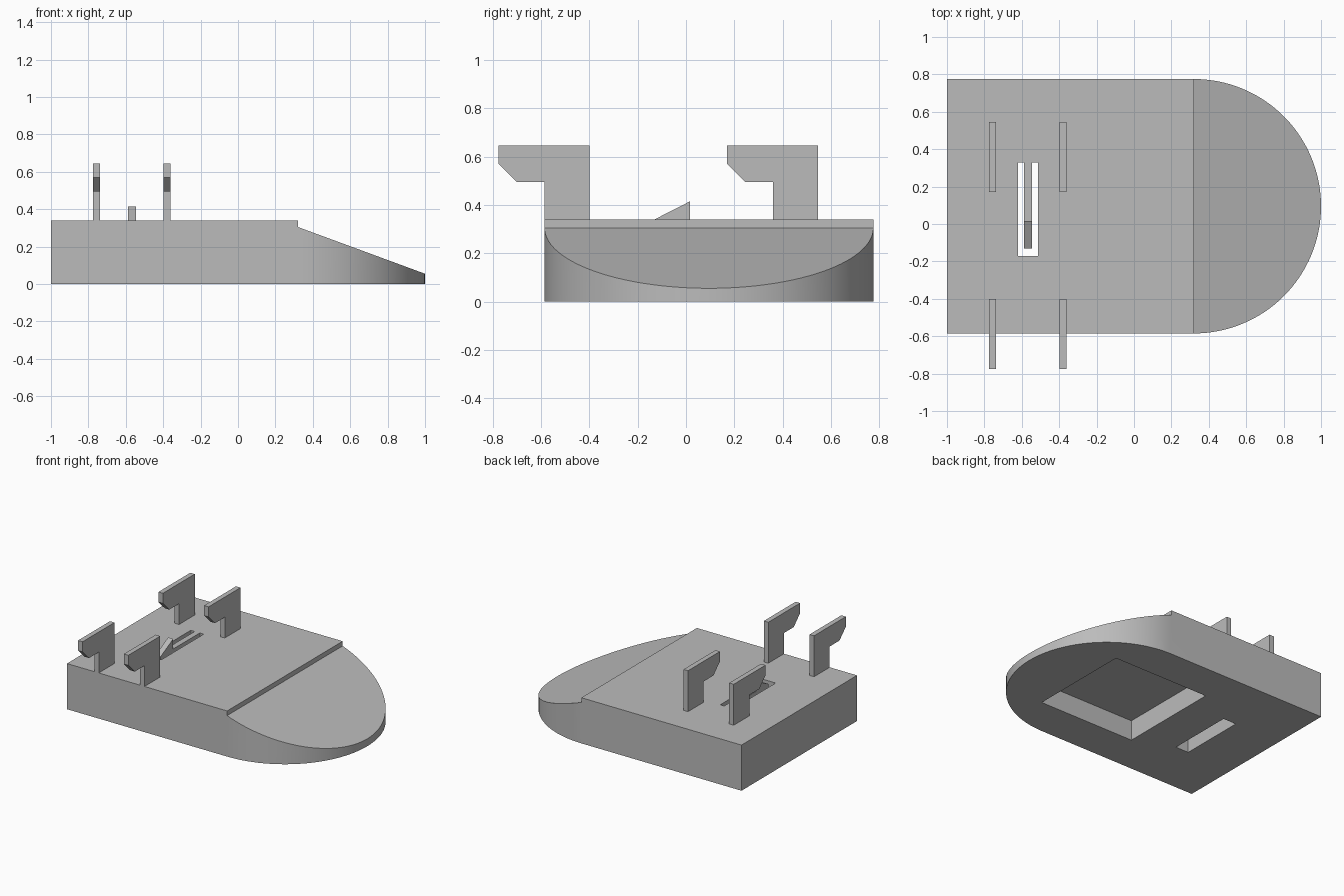
import bpy
import bmesh
import math
from mathutils import Vector

cube = bpy.data.objects.get("Cube")
if cube:
    bpy.data.objects.remove(cube, do_unlink=True)

grey = bpy.data.materials.new("plain_grey")
grey.use_nodes = True
COLOUR = (0.5, 0.5, 0.5, 1.0)
grey.diffuse_color = COLOUR
grey.node_tree.nodes["Principled BSDF"].inputs["Base Color"].default_value = COLOUR

BACK, FRONT = 0.775, -0.585          # sides of the base in y
MID_Y = (BACK + FRONT) / 2
RADIUS = (BACK - FRONT) / 2
STEP_X = 1 - RADIUS                  # where the round end begins
TOP = 0.34


def prism(name, points, offset):
    """Extrude a closed 3D outline along offset."""
    bm = bmesh.new()
    face = bm.faces.new([bm.verts.new(p) for p in points])
    grown = bmesh.ops.extrude_face_region(bm, geom=[face])["geom"]
    moved = [v for v in grown if isinstance(v, bmesh.types.BMVert)]
    bmesh.ops.translate(bm, verts=moved, vec=Vector(offset))
    bmesh.ops.recalc_face_normals(bm, faces=bm.faces)
    mesh = bpy.data.meshes.new(name)
    bm.to_mesh(mesh)
    bm.free()
    mesh.materials.append(grey)
    obj = bpy.data.objects.new(name, mesh)
    bpy.context.collection.objects.link(obj)
    return obj


def box(name, x0, x1, y0, y1, z0, z1):
    outline = [(x0, y0, z0), (x1, y0, z0), (x1, y1, z0), (x0, y1, z0)]
    return prism(name, outline, (0, 0, z1 - z0))


def side_plate(name, profile, x0, x1):
    """Plate with a (y, z) profile, spanning x0 to x1."""
    return prism(name, [(x0, y, z) for y, z in profile], (x1 - x0, 0, 0))


def cut(target, cutter):
    cutter.hide_render = True
    mod = target.modifiers.new("cut", 'BOOLEAN')
    mod.operation = 'DIFFERENCE'
    mod.solver = 'EXACT'
    mod.object = cutter
    bpy.context.view_layer.objects.active = target
    bpy.ops.object.modifier_apply(modifier=mod.name)
    bpy.data.objects.remove(cutter, do_unlink=True)


# Base: a block with one half-round end
SEGMENTS = 64
outline = [(-1, BACK, 0), (-1, FRONT, 0)]
for i in range(SEGMENTS + 1):
    a = math.pi * (i / SEGMENTS - 0.5)
    outline.append((STEP_X + RADIUS * math.cos(a), MID_Y + RADIUS * math.sin(a), 0))
base = prism("base", outline, (0, 0, TOP))

# Sloped round end with a small step at its top
slope = (0.055 - 0.305) / RADIUS
ramp = [(STEP_X, 0.305), (1.1, 0.305 + slope * (1.1 - STEP_X)), (1.1, 0.5), (STEP_X, 0.5)]
cut(base, prism("ramp_cutter", [(x, -1, z) for x, z in ramp], (0, 2, 0)))

# Pocket underneath and the slot around the latch
cut(base, box("pocket_cutter", -0.22, 0.57, -0.29, 0.49, -0.1, 0.15))
cut(base, box("slot_cutter", -0.62, -0.513, -0.17, 0.33, -0.1, 0.5))

# Springy latch with a wedge-shaped catch
latch = [(0.33, 0.26), (0.33, TOP), (0.017, TOP), (0.017, 0.415), (-0.13, TOP), (-0.13, 0.26)]
side_plate("latch", latch, -0.588, -0.546)

# Four hooks, two rows of two
hook = [(-0.4, TOP), (-0.4, 0.645), (-0.775, 0.645), (-0.775, 0.57),
        (-0.7, 0.495), (-0.585, 0.495), (-0.585, TOP)]
for row, shift in (("front", 0), ("back", 0.945)):
    for side, x in (("right", -0.775), ("left", -0.398)):
        side_plate(f"{row}_{side}_hook", [(y + shift, z) for y, z in hook], x, x + 0.037)

# Smooth the round wall only
bpy.ops.object.select_all(action='DESELECT')
base.select_set(True)
bpy.context.view_layer.objects.active = base
bpy.ops.object.shade_smooth_by_angle(angle=math.radians(20))
